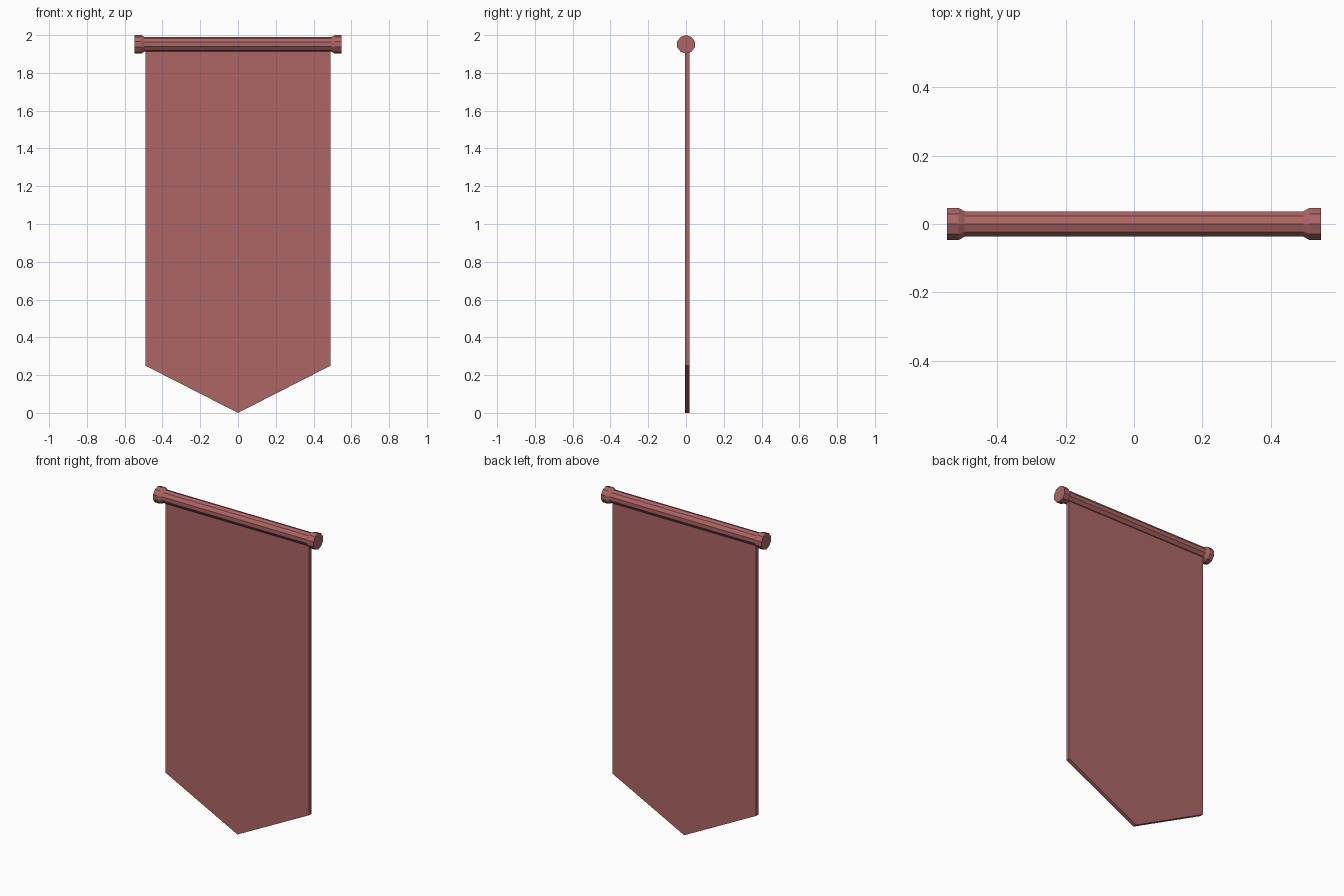
import bpy, bmesh
from math import sin, cos, tau

if "Cube" in bpy.data.objects:
    bpy.data.objects.remove(bpy.data.objects["Cube"])

mat = bpy.data.materials.new("dull_red")
mat.diffuse_color = (0.42, 0.13, 0.13, 1)
mat.use_nodes = True
mat.node_tree.nodes["Principled BSDF"].inputs["Base Color"].default_value = mat.diffuse_color


def finish(name, bm):
    bmesh.ops.recalc_face_normals(bm, faces=bm.faces)
    me = bpy.data.meshes.new(name)
    bm.to_mesh(me)
    bm.free()
    me.materials.append(mat)
    ob = bpy.data.objects.new(name, me)
    bpy.context.collection.objects.link(ob)
    return ob


# Rod: ten-sided lathe along x with flared ends
SIDES, ROD_Z = 10, 1.951
half = [(0.547, 0.049), (0.513, 0.049), (0.495, 0.039)]
profile = [(-x, r) for x, r in half] + half[::-1]
bm = bmesh.new()
rings = [[bm.verts.new((x, r * sin(tau * i / SIDES), ROD_Z + r * cos(tau * i / SIDES)))
          for i in range(SIDES)] for x, r in profile]
for a, b in zip(rings, rings[1:]):
    for i in range(SIDES):
        j = (i + 1) % SIDES
        bm.faces.new((a[i], a[j], b[j], b[i]))
bm.faces.new(rings[0])
bm.faces.new(rings[-1])
finish("rod", bm)

# Cloth: pointed panel with a little thickness, hanging from the rod
outline = [(-0.49, 1.94), (-0.49, 0.25), (0, 0), (0.49, 0.25), (0.49, 1.94)]
Y_FRONT, Y_BACK = -0.006, 0.018
bm = bmesh.new()
face = bm.faces.new([bm.verts.new((x, Y_FRONT, z)) for x, z in outline])
ext = bmesh.ops.extrude_face_region(bm, geom=[face], use_keep_orig=True)
verts = [v for v in ext["geom"] if isinstance(v, bmesh.types.BMVert)]
bmesh.ops.translate(bm, verts=verts, vec=(0, Y_BACK - Y_FRONT, 0))
finish("banner_cloth", bm)
